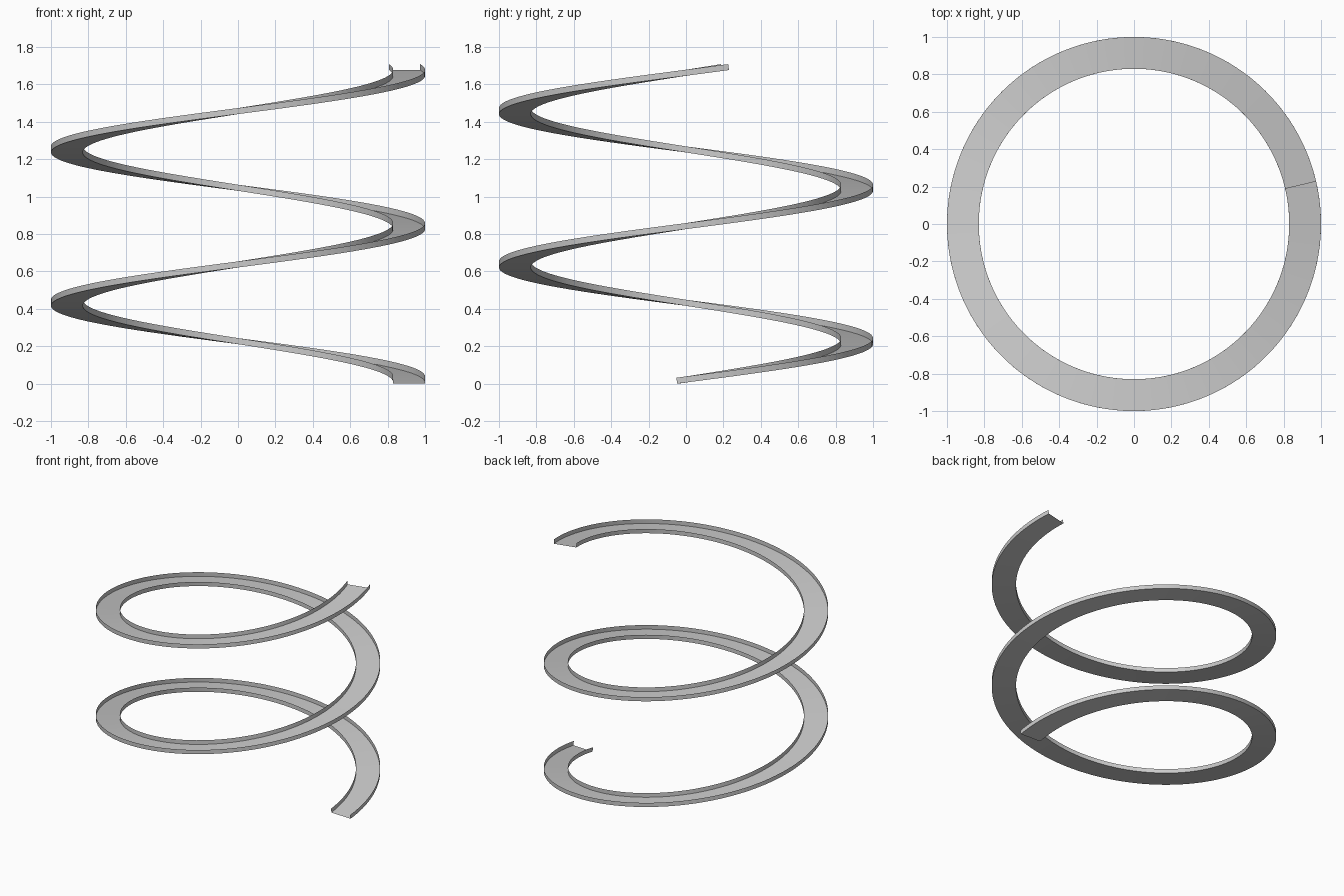
import bpy, bmesh, math

if "Cube" in bpy.data.objects:
    bpy.data.objects.remove(bpy.data.objects["Cube"])

PITCH = 0.82                    # rise per full turn
START = math.radians(-2.7)
SWEEP = math.radians(736)
STEPS = 256
R_IN, R_OUT, LIP = 0.83, 1.0, 0.032
TILT = math.atan(PITCH / (2 * math.pi * 0.915))

# U-shaped cross-section: (radius, height), held square to the path
profile = [(R_IN, LIP), (R_IN, 0), (R_OUT, 0), (R_OUT, LIP)]

# Sweep the open channel up the helix
bm = bmesh.new()
rows = []
for i in range(STEPS + 1):
    t = i / STEPS
    row = []
    for r, h in profile:
        a = START + SWEEP * t - h * math.sin(TILT) / r
        z = PITCH * SWEEP * t / (2 * math.pi) + h * math.cos(TILT)
        row.append(bm.verts.new((r * math.cos(a), r * math.sin(a), z)))
    rows.append(row)
for a, b in zip(rows, rows[1:]):
    for j in range(3):
        bm.faces.new((a[j], a[j + 1], b[j + 1], b[j]))

mesh = bpy.data.meshes.new("spiral_channel")
bm.to_mesh(mesh)
bm.free()
channel = bpy.data.objects.new("spiral_channel", mesh)
bpy.context.collection.objects.link(channel)

# Smooth along the sweep, sharp at the lips
bpy.context.view_layer.objects.active = channel
channel.select_set(True)
bpy.ops.object.shade_smooth_by_angle(angle=math.radians(30))
